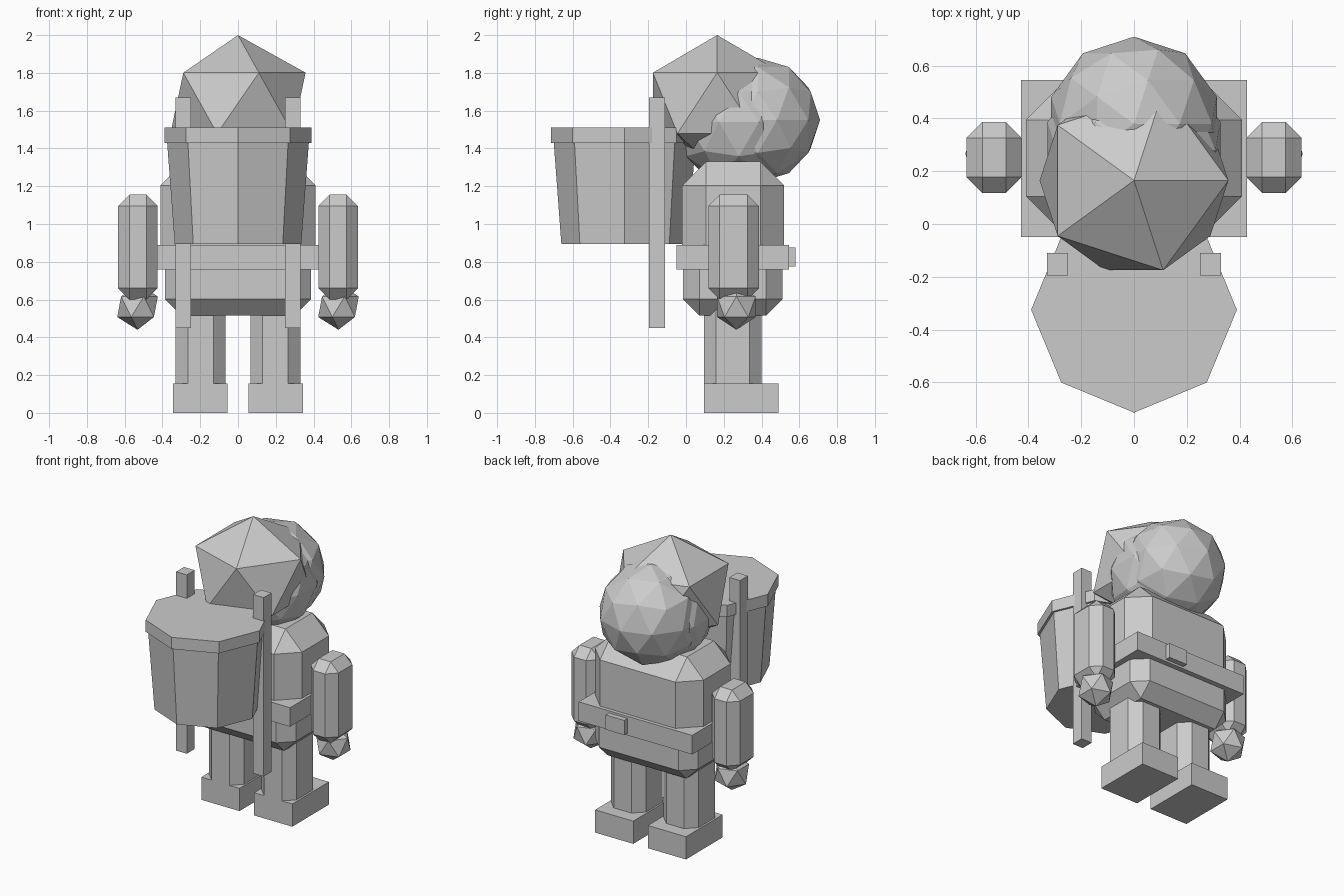
import bpy, bmesh
from mathutils import Matrix, Vector

if "Cube" in bpy.data.objects:
    bpy.data.objects.remove(bpy.data.objects["Cube"])

grey = bpy.data.materials.new("plain grey")
grey.diffuse_color = (0.6, 0.6, 0.6, 1)
grey.use_nodes = True
grey.node_tree.nodes["Principled BSDF"].inputs["Base Color"].default_value = grey.diffuse_color


def finish(name, bm):
    mesh = bpy.data.meshes.new(name)
    bmesh.ops.recalc_face_normals(bm, faces=bm.faces)
    bm.to_mesh(mesh)
    bm.free()
    mesh.materials.append(grey)
    bpy.context.collection.objects.link(bpy.data.objects.new(name, mesh))


def box(name, x, y, z, bevel=0):
    """Box from (min, max) ranges, with optional flat chamfers."""
    bm = bmesh.new()
    size = Vector([r[1] - r[0] for r in (x, y, z)])
    mid = Vector([(r[0] + r[1]) / 2 for r in (x, y, z)])
    bmesh.ops.create_cube(bm, size=1,
                          matrix=Matrix.Translation(mid) @ Matrix.Diagonal(size).to_4x4())
    if bevel:
        bmesh.ops.bevel(bm, geom=bm.edges[:], offset=bevel, segments=1,
                        profile=0.5, affect='EDGES')
    finish(name, bm)


def ball(name, centre, scale, subdivisions):
    bm = bmesh.new()
    bmesh.ops.create_icosphere(
        bm, subdivisions=subdivisions, radius=1,
        matrix=Matrix.Translation(centre) @ Matrix.Diagonal(scale).to_4x4())
    finish(name, bm)


def tub(name, y, z, r_bottom, r_top):
    """Eight-sided tapered cylinder."""
    bm = bmesh.new()
    bmesh.ops.create_cone(bm, cap_ends=True, segments=8, radius1=r_bottom,
                          radius2=r_top, depth=z[1] - z[0],
                          matrix=Matrix.Translation((0, y, (z[0] + z[1]) / 2)))
    finish(name, bm)


# head, hair and beard
ball("hair", (0, 0.165, 1.64), (0.4, 0.4, 0.36), 1)
ball("head", (0, 0.28, 1.54), (0.345, 0.345, 0.345), 2)
ball("beard", (0, 0.38, 1.55), (0.33, 0.33, 0.33), 2)

# torso, hips and belt
box("torso", (-0.41, 0.41), (-0.02, 0.52), (0.70, 1.33), 0.125)
box("hips", (-0.386, 0.386), (-0.015, 0.51), (0.515, 0.92), 0.087)
box("belt", (-0.428, 0.428), (-0.05, 0.545), (0.76, 0.89))
box("buckle", (0.06, 0.20), (0.53, 0.58), (0.775, 0.875))

# basket on the back
tub("basket", -0.325, (0.895, 1.43), 0.335, 0.375)
tub("basket_rim", -0.325, (1.43, 1.51), 0.39, 0.39)

# paired parts
for side, s in (("left", -1), ("right", 1)):
    def span(a, b):
        return tuple(sorted((s * a, s * b)))
    box(side + "_carrying_pole", span(0.25, 0.33), (-0.195, -0.11), (0.45, 1.67))
    box(side + "_arm", span(0.425, 0.635), (0.118, 0.386), (0.60, 1.155), 0.06)
    ball(side + "_hand", (s * 0.532, 0.267, 0.562), (0.12, 0.12, 0.122), 1)
    box(side + "_leg", span(0.066, 0.33), (0.095, 0.40), (0.06, 0.62), 0.065)
    box(side + "_boot", span(0.055, 0.343), (0.095, 0.49), (0, 0.155))
